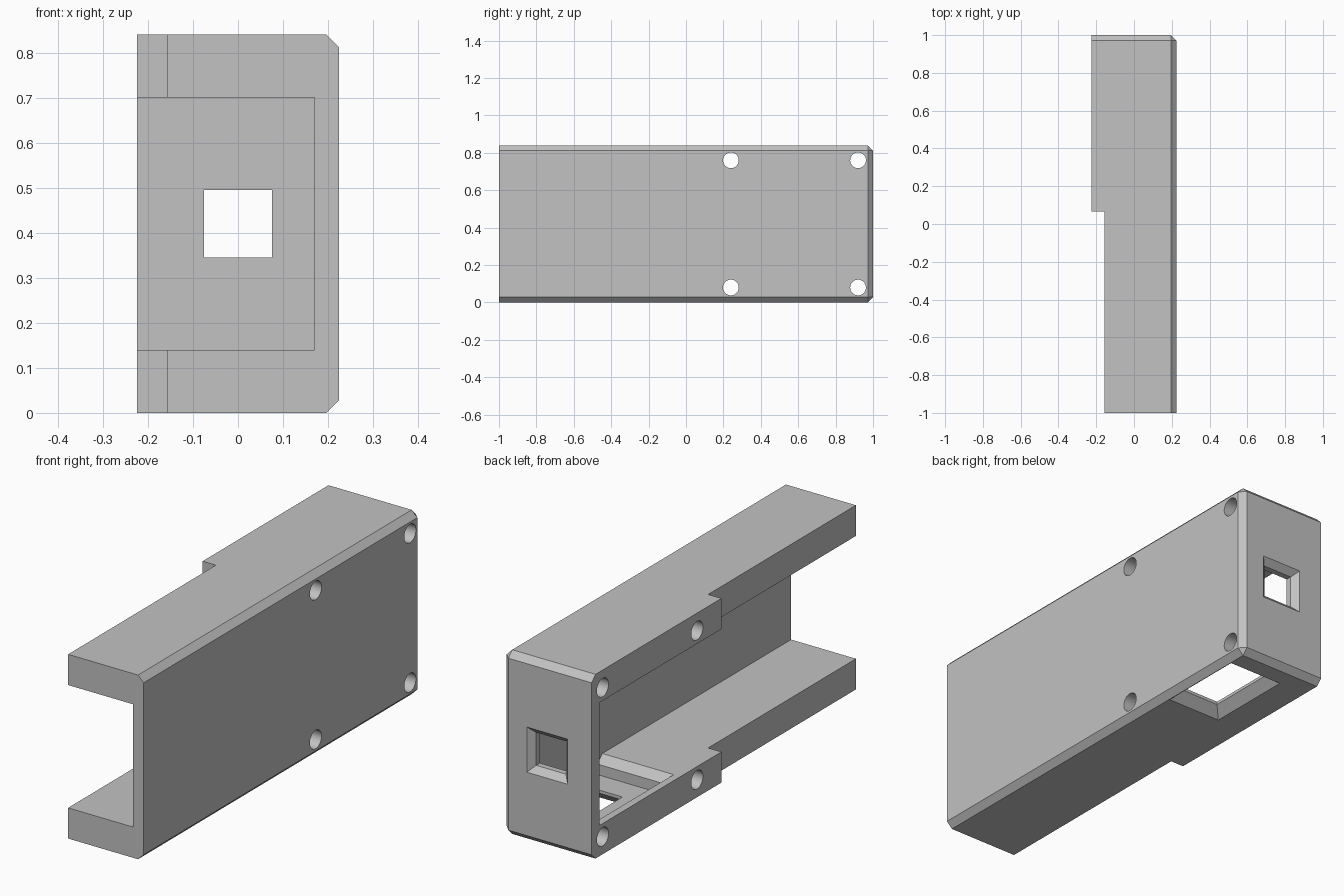
import bpy, bmesh, math

if "Cube" in bpy.data.objects:
    bpy.data.objects.remove(bpy.data.objects["Cube"], do_unlink=True)

X, H, CH = 0.224, 0.84, 0.028        # half width, height, chamfer
WALL = 0.17                          # inner face of the broad wall
CAV_END = 0.945                      # inner face of the back wall


def finish(name, bm):
    bmesh.ops.recalc_face_normals(bm, faces=bm.faces)
    me = bpy.data.meshes.new(name)
    bm.to_mesh(me)
    bm.free()
    ob = bpy.data.objects.new(name, me)
    bpy.context.collection.objects.link(ob)
    return ob


def loft(name, sections, place=lambda u, v, w: (u, v, w)):
    """Stack rectangles (w, u0, u1, v0, v1) into a closed solid."""
    bm = bmesh.new()
    rings = [[bm.verts.new(place(u, v, w))
              for u, v in ((u0, v0), (u1, v0), (u1, v1), (u0, v1))]
             for w, u0, u1, v0, v1 in sections]
    for a, b in zip(rings, rings[1:]):
        for i in range(4):
            j = (i + 1) % 4
            bm.faces.new((a[i], a[j], b[j], b[i]))
    bm.faces.new(rings[0])
    bm.faces.new(rings[-1])
    return finish(name, bm)


def box(name, x0, x1, y0, y1, z0, z1):
    return loft(name, [(z0, x0, x1, y0, y1), (z1, x0, x1, y0, y1)])


def cylinder(name, y, z, radius):
    bm = bmesh.new()
    bmesh.ops.create_cone(bm, cap_ends=True, segments=48,
                          radius1=radius, radius2=radius, depth=1)
    ob = finish(name, bm)
    ob.rotation_euler = (0, math.pi / 2, 0)
    ob.location = (0, y, z)
    return ob


def cut(target, cutter):
    cutter.hide_render = True
    mod = target.modifiers.new("cut", "BOOLEAN")
    mod.operation = "DIFFERENCE"
    mod.solver = "EXACT"
    mod.object = cutter
    bpy.context.view_layer.objects.active = target
    bpy.ops.object.modifier_apply(modifier=mod.name)
    bpy.data.objects.remove(cutter, do_unlink=True)


# Outer block, chamfered around the broad wall and the back wall
case = box("case", -X, X, -1, 1, 0, H)
bm = bmesh.new()
bm.from_mesh(case.data)


def chamfered(edge):
    mid = (edge.verts[0].co + edge.verts[1].co) / 2
    side, back, level = mid.x > X - 0.01, mid.y > 0.99, abs(mid.z - H / 2) > 0.4
    return side + back + level == 2


bmesh.ops.bevel(bm, geom=[e for e in bm.edges if chamfered(e)],
                offset=CH, segments=1, affect="EDGES")
bm.to_mesh(case.data)
bm.free()

# Channel open at the front and on one side
cut(case, box("channel", -0.5, WALL, -1.1, CAV_END, 0.14, 0.70))

# Shallower flanges along the front part
cut(case, box("flange_step", -0.5, -0.157, -1.1, 0.065, -0.1, H + 0.1))

# Square port with flared mouth in the back wall
R, F, MID = 0.075, 0.103, H / 2
cut(case, loft("back_port",
               [(w, -r, r, MID - r, MID + r)
                for w, r in ((0.9, R), (1 - CH, R), (1, F), (1.05, F))],
               lambda u, v, w: (u, w, v)))

# Floor window: flared mouth below, chamfered pocket above
mouth = (-0.083, 0.193, 0.472, 0.888)
throat = (-0.04, 0.15, 0.515, 0.845)
pocket = (-0.155, WALL, 0.395, 0.91)
rim = (-0.19, WALL, 0.36, CAV_END)
cut(case, loft("floor_window", [
    (-0.05, *mouth), (0, *mouth), (0.043, *throat), (0.057, *throat),
    (0.057, *pocket), (0.105, *pocket), (0.14, *rim), (0.2, *rim)]))

# Four screw holes running across the case
for y in (0.24, 0.92):
    for z in (0.08, 0.76):
        cut(case, cylinder("screw_hole", y, z, 0.042))

# Single grey finish
grey = bpy.data.materials.new("light_grey")
grey.use_nodes = True
colour = (0.54, 0.54, 0.54, 1)
grey.diffuse_color = colour
grey.node_tree.nodes["Principled BSDF"].inputs["Base Color"].default_value = colour
case.data.materials.clear()
case.data.materials.append(grey)

# Smooth the hole walls only
bpy.ops.object.select_all(action="DESELECT")
case.select_set(True)
bpy.context.view_layer.objects.active = case
bpy.ops.object.shade_smooth_by_angle(angle=math.radians(20))
